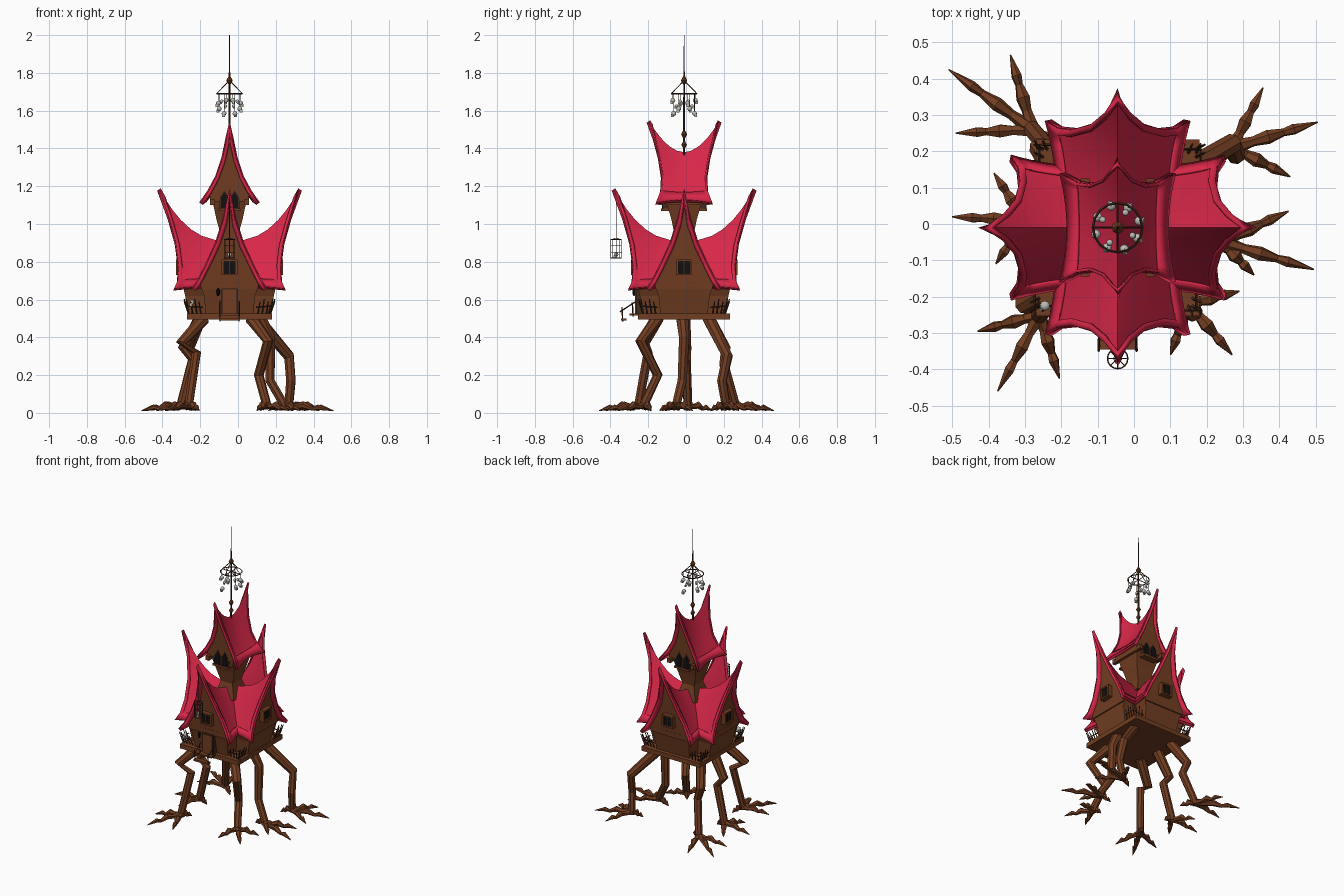
import bpy, bmesh, math
from mathutils import Vector, Matrix, Quaternion

cube = bpy.data.objects.get("Cube")
if cube:
    bpy.data.objects.remove(cube, do_unlink=True)

HOUSE = Vector((-0.045, -0.01, 0))   # centre of the hut
ORIGIN = Vector((0, 0, 0))


def material(name, rgb):
    m = bpy.data.materials.new(name)
    m.use_nodes = True
    m.diffuse_color = (*rgb, 1)
    m.node_tree.nodes["Principled BSDF"].inputs["Base Color"].default_value = (*rgb, 1)
    return m


RED = material("roof red", (0.68, 0.02, 0.065))
BROWN = material("wood brown", (0.17, 0.048, 0.016))
DARK = material("dark wood", (0.06, 0.022, 0.012))
BLACK = material("window black", (0.006, 0.005, 0.005))
BONE = material("bone grey", (0.5, 0.5, 0.46))


def build(name, verts, faces, mat, turn=0, base=HOUSE, smooth=False, fix=True):
    """Make an object, turned by quarter turns about the base point."""
    rot = Matrix.Rotation(turn * math.pi / 2, 3, 'Z')
    me = bpy.data.meshes.new(name)
    me.from_pydata([rot @ Vector(v) + base for v in verts], [], faces)
    if fix:
        bm = bmesh.new()
        bm.from_mesh(me)
        bmesh.ops.recalc_face_normals(bm, faces=bm.faces)
        bm.to_mesh(me)
        bm.free()
    me.materials.append(mat)
    ob = bpy.data.objects.new(name, me)
    bpy.context.collection.objects.link(ob)
    if smooth:
        bpy.ops.object.select_all(action='DESELECT')
        ob.select_set(True)
        bpy.context.view_layer.objects.active = ob
        bpy.ops.object.shade_smooth_by_angle(angle=math.radians(35))
    return ob


def loft(name, rings, mat, **kw):
    n = len(rings[0])
    faces = [(r * n + i, r * n + (i + 1) % n, (r + 1) * n + (i + 1) % n, (r + 1) * n + i)
             for r in range(len(rings) - 1) for i in range(n)]
    faces += [tuple(range(n)), tuple(range((len(rings) - 1) * n, len(rings) * n))]
    return build(name, [p for ring in rings for p in ring], faces, mat, **kw)


def rect(x, y0, y1, z):
    return [(-x, y0, z), (x, y0, z), (x, y1, z), (-x, y1, z)]


def box(name, lo, hi, mat, **kw):
    def ring(z):
        return [(lo[0], lo[1], z), (hi[0], lo[1], z), (hi[0], hi[1], z), (lo[0], hi[1], z)]
    return loft(name, [ring(lo[2]), ring(hi[2])], mat, **kw)


def tube(name, path, radii, mat, sides=6, **kw):
    """Sweep a many-sided section with changing radius along a path."""
    path = [Vector(p) for p in path]
    if not isinstance(radii, (list, tuple)):
        radii = [radii] * len(path)
    q, rings, last = Quaternion(), [], Vector((0, 0, 1))
    for i, p in enumerate(path):
        d = (path[min(i + 1, len(path) - 1)] - path[max(i - 1, 0)]).normalized()
        q = last.rotation_difference(d) @ q
        last = d
        rings.append([p + q @ Vector((math.cos(a), math.sin(a), 0)) * radii[i]
                      for a in (math.tau * k / sides for k in range(sides))])
    return loft(name, rings, mat, **kw)


def hoop(name, r, z, wire, mat, cx=0, cy=0):
    tube(name, [(cx + r * math.cos(a), cy + r * math.sin(a), z)
                for a in (math.tau * k / 16 for k in range(17))], wire, mat, sides=4)


# Roofs: end = (half width, reach, height) along the verge, mid = (half width, height)
MAIN = dict(power=2.5,
            end=[(0, .37, 1.185), (.03, .32, 1.03), (.07, .285, .9),
                 (.125, .27, .78), (.165, .275, .70), (.195, .295, .655)],
            mid=[(0, .91), (.03, .875), (.065, .82), (.105, .76), (.135, .71), (.16, .67)])
TOP = dict(power=1.9,
           end=[(0, .185, 1.545), (.016, .16, 1.45), (.036, .135, 1.35),
                (.07, .12, 1.25), (.11, .125, 1.175), (.155, .15, 1.11)],
           mid=[(0, 1.38), (.02, 1.33), (.045, 1.27), (.075, 1.215), (.105, 1.165), (.135, 1.125)])


def roof_point(shape, i, u):
    w, reach, h = shape["end"][abs(i)]
    mw, mh = shape["mid"][abs(i)]
    k = abs(u) ** shape["power"]
    return (math.copysign(mw + (w - mw) * k, i), u * reach, mh + (h - mh) * k)


def roof(name, shape, turn=0):
    half = [0, .2, .4, .55, .7, .82, .93, 1]
    us = [-u for u in half[:0:-1]] + half
    rows, cols = range(-5, 6), len(us)
    verts = [roof_point(shape, i, u) for i in rows for u in us]
    faces, rim = [], []
    for r in range(10):
        for c in range(cols - 1):
            f = (r * cols + c, (r + 1) * cols + c, (r + 1) * cols + c + 1, r * cols + c + 1)
            faces.append(f)
            if r in (0, 9) or c in (0, cols - 2):
                rim.append(f)
    for part, fs, thick, off in ((name, faces, .016, -1), (name + "_trim", rim, .007, 1)):
        ob = build(part, verts, fs, RED, turn=turn, fix=False, smooth=True)
        mod = ob.modifiers.new("thickness", 'SOLIDIFY')
        mod.thickness, mod.offset = thick, off


def gable(name, shape, floor, reach, turn):
    """Wall filling the space under one end of a roof."""
    rings = []
    for u in (0, .3, .5, .65, .78, reach):
        ring = []
        for i in range(-4, 5):
            x, y, z = roof_point(shape, i, u)
            ring.append((x * .95, y, z - .018))
        ring += [(ring[-1][0], ring[-1][1], floor), (ring[0][0], ring[0][1], floor)]
        rings.append(ring)
    loft(name, rings, BROWN, turn=turn)


for t in (0, 1):
    roof(f"main_roof_{t}", MAIN, t)
roof("tower_roof", TOP)

# Four bays with gables and windows
for t in range(4):
    gable(f"main_gable_{t}", MAIN, .655, .91, t)
    loft(f"bay_{t}", [rect(.125, -.215, 0, .52), rect(.135, -.235, 0, .62),
                      rect(.16, -.25, 0, .69)], BROWN, turn=t)
    for s in (-1, 1):
        box(f"window_side_{t}", (s * .036 - .006, -.282, .73), (s * .036 + .006, -.23, .81), BROWN, turn=t)
        box(f"window_bar_{t}", (-.04, -.282, .77 + s * .036 - .005), (.04, -.23, .77 + s * .036 + .005),
            BROWN, turn=t)
    box(f"window_pane_{t}", (-.034, -.272, .735), (.034, -.24, .805), BLACK, turn=t)
    box(f"window_mullion_{t}", (-.003, -.276, .735), (.003, -.27, .805), DARK, turn=t)

# Tower
loft("tower", [rect(h, -d, d, z) for h, d, z in
               ((.075, .08, .84), (.045, .05, .94), (.068, .066, 1.02), (.092, .098, 1.13),
                (.094, .1, 1.17))], BROWN)
for t in (0, 2):
    gable(f"tower_gable_{t}", TOP, 1.12, .88, t)
    box(f"tower_sill_{t}", (-.058, -.122, 1.07), (.058, -.08, 1.083), BROWN, turn=t)
    for s in (-1, 1):
        for part, w, y, mat in (("frame", .026, -.113, DARK), ("pane", .019, -.118, BLACK)):
            arch = [(-w, 1.083), (w, 1.083), (w, 1.14), (0, 1.14 + w * 1.5), (-w, 1.14)]
            loft(f"tower_{part}_{t}", [[(s * .027 + x, yy, z) for x, z in arch] for yy in (y, -.085)],
                 mat, turn=t)
for s in (-1, 1):
    box("tower_beam", (s * .09 - .012, -.135, 1.1), (s * .09 + .012, .135, 1.13), BROWN)

# Platform, door, steps and corner railings
box("platform", (-.225, -.243, .495), (.225, .243, .525), BROWN)
box("door_frame", (-.042, -.254, .525), (.042, -.2, .66), DARK)
box("door", (-.034, -.26, .525), (.034, -.2, .652), BROWN)
tube("door_lamp", [(-.06, -.265, z) for z in (.62, .63, .65, .66)], [.004, .009, .009, .003], BLACK)
box("upper_step", (-.05, -.29, .515), (.05, -.243, .525), BROWN)
box("lower_step", (-.055, -.335, .488), (.055, -.305, .5), BROWN)
for s in (-1, 1):
    tube("step_rail", [(s * .05, -.255, .59), (s * .052, -.34, .535)], .0035, DARK, sides=4)
    for y, z in ((-.27, .51), (-.325, .485)):
        tube("step_post", [(s * .05, y, z), (s * .052, y - .004, z + .075)], .0035, DARK, sides=4)
for t in range(4):
    for k in range(4):
        a = .15 + k * .022
        h = .59 + .012 * (k % 2)
        for p, lean in (((a, -.215), (.012, -.025)), ((.205, -a), (.025, -.012))):
            tube(f"railing_post_{t}", [(*p, .52), (p[0] + lean[0], p[1] + lean[1], h)],
                 [.005, .003], DARK, sides=4, turn=t)
    tube(f"railing_bar_{t}", [(.14, -.228, .56), (.216, -.228, .565), (.216, -.14, .56)],
         .004, DARK, sides=4, turn=t)


def skull(x, y, z, size):
    bm = bmesh.new()
    bmesh.ops.create_icosphere(bm, subdivisions=2, radius=size)
    bm.verts.ensure_lookup_table()
    verts = [(x + v.co.x, y + v.co.y, z + v.co.z) for v in bm.verts]
    faces = [tuple(v.index for v in f.verts) for f in bm.faces]
    bm.free()
    build("skull", verts, faces, BONE, smooth=True)
    a, j = math.atan2(y, x), size * .55
    cx, cy = x + math.cos(a) * j, y + math.sin(a) * j
    box("skull_jaw", (cx - j, cy - j, z - size * 1.5), (cx + j, cy + j, z - size * .3), BONE)


# Spire with beads, a hoop and hanging skulls
tube("spire", [(0, 0, z) for z in (1.36, 1.6, 1.8, 2.0)], [.007, .006, .004, .0015], DARK)
for z, r in ((1.42, .015), (1.475, .016), (1.76, .017)):
    tube("spire_bead", [(0, 0, z + dz * r) for dz in (-1.5, 0, 1.5)], [.003, r, .003], BROWN, sides=8)
hoop("spire_hoop", .068, 1.69, .0035, DARK)
for k in range(4):
    a = k * math.pi / 2
    rim = (.068 * math.cos(a), .068 * math.sin(a), 1.69)
    tube("hoop_spoke", [(0, 0, 1.69), rim], .003, DARK, sides=4)
    tube("hoop_stay", [(0, 0, 1.76), rim], .0025, DARK, sides=4)
for k in range(8):
    a = math.tau * k / 8 + .3
    x, y = .062 * math.cos(a), .062 * math.sin(a)
    drop = (1.64, 1.585, 1.655, 1.61)[k % 4]
    tube("skull_string", [(x, y, 1.69), (x, y, drop)], .0015, DARK, sides=4)
    skull(x, y, drop, .013)
    if k % 2:
        skull(x * .75, y * .75, drop + .04, .009)
skull(-.2, -.215, .585, .014)

# Hanging cage at the front gable
for z in (.82, .85, .885, .918):
    hoop("cage_hoop", .028, z, .002, DARK, cy=-.36)
for k in range(8):
    x, y = .028 * math.cos(k * math.pi / 4), -.36 + .028 * math.sin(k * math.pi / 4)
    tube("cage_bar", [(x, y, .82), (x, y, .918), (0, -.36, .925)], .0018, DARK, sides=4)
tube("cage_chain", [(0, -.36, .92), (0, -.36, 1.14)], .0018, DARK, sides=4)
skull(0, -.36, .838, .012)

# Six bird legs: hip, knee, hock, foot, then three toe tips each
LEGS = {
    "front_right": [(-.18, -.15, .5), (-.3, -.22, .37), (-.22, -.2, .32), (-.26, -.25, .05),
                    (-.43, -.295), (-.375, -.46), (-.205, -.425)],
    "middle_right": [(-.2, -.01, .5), (-.29, 0, .34), (-.24, 0, .28), (-.3, .01, .05),
                     (-.5, .02), (-.385, .14), (-.38, -.11)],
    "back_right": [(-.2, .12, .5), (-.26, .21, .34), (-.23, .2, .26), (-.28, .26, .05),
                   (-.51, .425), (-.34, .465), (-.49, .25)],
    "front_left": [(.07, -.15, .5), (.16, -.24, .38), (.11, -.15, .2), (.15, -.22, .05),
                   (.1, -.36), (.27, -.36), (.29, -.185)],
    "middle_left": [(.12, -.02, .5), (.17, -.01, .4), (.17, -.02, .17), (.24, -.05, .05),
                    (.425, .035), (.495, -.125), (.33, -.14)],
    "back_left": [(.1, .12, .5), (.27, .22, .3), (.28, .19, .17), (.27, .21, .05),
                  (.355, .375), (.505, .28), (.43, .13)],
}
for side, pts in LEGS.items():
    foot = Vector(pts[3])
    tube(f"{side}_leg", pts[:4] + [foot - Vector((0, 0, .025))], [.034, .029, .026, .024, .022],
         BROWN, sides=8, base=ORIGIN)
    tips = [Vector((*p, .012)) for p in pts[4:]]
    spur = foot + (foot - sum(tips, Vector()) / 3) * .45
    for n, tip in enumerate(tips + [Vector((spur.x, spur.y, .012))]):
        path = [foot.lerp(tip, f) for f in (0, .25, .42, .6, .72, 1)]
        for p, z in zip(path, (.04, .034, .042, .022, .03, .012)):
            p.z = z
        tube(f"{side}_toe_{n}", path, [.022, .014, .02, .011, .015, .002], BROWN, sides=6, base=ORIGIN)
